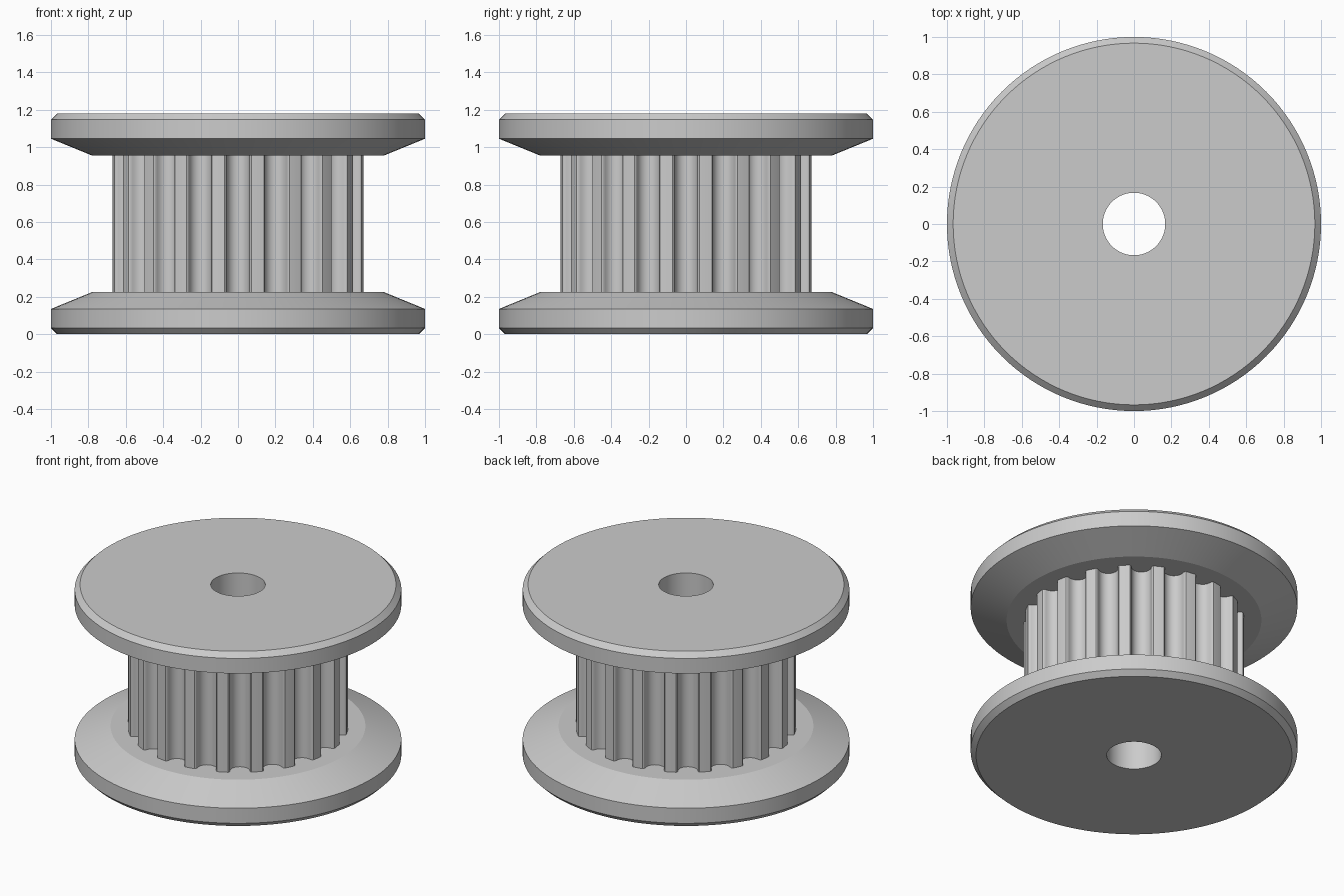
import bpy, bmesh, math

if "Cube" in bpy.data.objects:
    bpy.data.objects.remove(bpy.data.objects["Cube"])

HEIGHT = 1.18
LOW, HIGH = 0.225, 0.957      # tooth zone between the flanges
BORE = 0.167
TEETH = 20
R_TIP = 0.675
SEGMENTS = 128

metal = bpy.data.materials.new("grey metal")
metal.diffuse_color = (0.6, 0.6, 0.6, 1)
metal.use_nodes = True
metal.node_tree.nodes["Principled BSDF"].inputs["Base Color"].default_value = metal.diffuse_color


def finish(bm, name, outward=True):
    mesh = bpy.data.meshes.new(name)
    bm.to_mesh(mesh)
    bm.free()
    obj = bpy.data.objects.new(name, mesh)
    bpy.context.collection.objects.link(obj)
    mesh.materials.append(metal)
    bpy.ops.object.select_all(action='DESELECT')
    obj.select_set(True)
    bpy.context.view_layer.objects.active = obj
    bpy.ops.object.shade_smooth_by_angle(angle=math.radians(20))
    return obj


def lathe(name, profile):
    """Revolve (radius, z) points; profile runs with the outside on its right."""
    bm = bmesh.new()
    rings = []
    for r, z in profile:
        rings.append([bm.verts.new((r * math.cos(2 * math.pi * i / SEGMENTS),
                                    r * math.sin(2 * math.pi * i / SEGMENTS), z))
                      for i in range(SEGMENTS)])
    for a, b in zip(rings, rings[1:]):
        for i in range(SEGMENTS):
            j = (i + 1) % SEGMENTS
            bm.faces.new((a[i], a[j], b[j], b[i]))
    return finish(bm, name)


# Flanges: chamfered rim, tapered inner side
flange = [(BORE, 0), (0.967, 0), (1, 0.033), (1, 0.135), (0.78, LOW), (0.58, LOW)]
lathe("bottom_flange", flange)
lathe("top_flange", [(r, HEIGHT - z) for r, z in reversed(flange)])

# Shaft hole wall, facing the axis
lathe("bore", [(BORE, HEIGHT), (BORE, 0)])

# One tooth pitch as (sideways, radial): round groove, rounded lips, land
groove_r, centre = 0.061, 0.652
pitch = [(-0.072, 0.671), (-0.066, 0.667), (-0.062, 0.659)]
for k in range(11):
    a = math.pi + math.pi * k / 10
    pitch.append((groove_r * math.cos(a), centre + groove_r * math.sin(a)))
pitch += [(-x, y) for x, y in reversed(pitch[:3])]
land = math.pi / TEETH
for k in (-0.2, 0, 0.2):
    a = land + k * land
    pitch.append((R_TIP * math.sin(a), R_TIP * math.cos(a)))

# Toothed core: repeat the pitch around the axis
bm = bmesh.new()
outline = []
for t in range(TEETH):
    turn = 2 * math.pi * t / TEETH
    for x, y in pitch:
        r, a = math.hypot(x, y), turn - math.atan2(x, y)
        outline.append((r, a))
outline.sort(key=lambda p: 0) 
pts = []
for t in range(TEETH):
    turn = 2 * math.pi * t / TEETH
    for x, y in reversed(pitch):
        a = turn - math.atan2(x, y)
        r = math.hypot(x, y)
        pts.append((r * math.cos(a), r * math.sin(a)))
lower = [bm.verts.new((x, y, LOW)) for x, y in pts]
upper = [bm.verts.new((x, y, HIGH)) for x, y in pts]
for i in range(len(pts)):
    j = (i + 1) % len(pts)
    bm.faces.new((lower[i], lower[j], upper[j], upper[i]))
finish(bm, "toothed_core")
